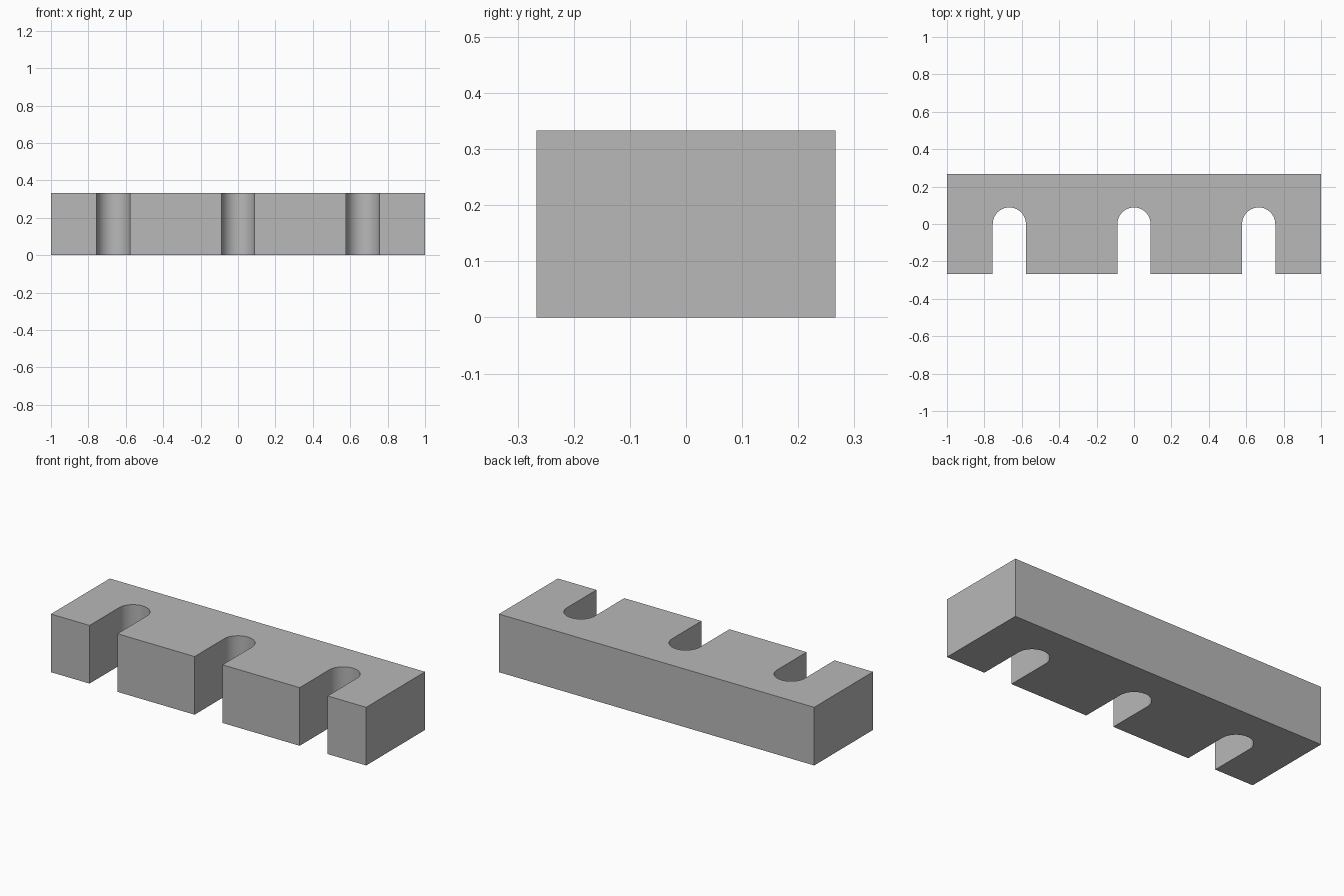
import bpy
import bmesh
from math import cos, sin, pi, radians

cube = bpy.data.objects.get("Cube")
if cube:
    bpy.data.objects.remove(cube, do_unlink=True)

HALF_X, HALF_Y, HEIGHT = 1.0, 0.2667, 0.3333
SLOT_RADIUS, SLOT_SPACING, ARC_STEPS = 0.0885, 0.6667, 32

# Plain grey material
grey = bpy.data.materials.new("grey")
grey.use_nodes = True
colour = (0.48, 0.48, 0.48, 1)
grey.diffuse_color = colour
grey.node_tree.nodes["Principled BSDF"].inputs["Base Color"].default_value = colour


def slot_outline(cx):
    """Round-ended slot open to the front, listed from left to right."""
    arc = [(cx + SLOT_RADIUS * cos(pi - pi * i / ARC_STEPS),
            SLOT_RADIUS * sin(pi * i / ARC_STEPS)) for i in range(ARC_STEPS + 1)]
    return [(cx - SLOT_RADIUS, -HALF_Y)] + arc + [(cx + SLOT_RADIUS, -HALF_Y)]


# Block outline with three slots along the front edge
outline = [(-HALF_X, -HALF_Y)]
for k in (-1, 0, 1):
    outline += slot_outline(k * SLOT_SPACING)
outline += [(HALF_X, -HALF_Y), (HALF_X, HALF_Y), (-HALF_X, HALF_Y)]

# Extrude the outline upward into a solid
bm = bmesh.new()
base = bm.faces.new([bm.verts.new((x, y, 0)) for x, y in outline])
result = bmesh.ops.extrude_face_region(bm, geom=[base], use_keep_orig=True)
top = [v for v in result["geom"] if isinstance(v, bmesh.types.BMVert)]
bmesh.ops.translate(bm, verts=top, vec=(0, 0, HEIGHT))
bmesh.ops.recalc_face_normals(bm, faces=bm.faces)
mesh = bpy.data.meshes.new("slotted_block")
bm.to_mesh(mesh)
bm.free()
mesh.materials.append(grey)

block = bpy.data.objects.new("slotted_block", mesh)
bpy.context.collection.objects.link(block)

# Smooth slot ends, sharp corners
bpy.ops.object.select_all(action="DESELECT")
block.select_set(True)
bpy.context.view_layer.objects.active = block
bpy.ops.object.shade_smooth_by_angle(angle=radians(30))
